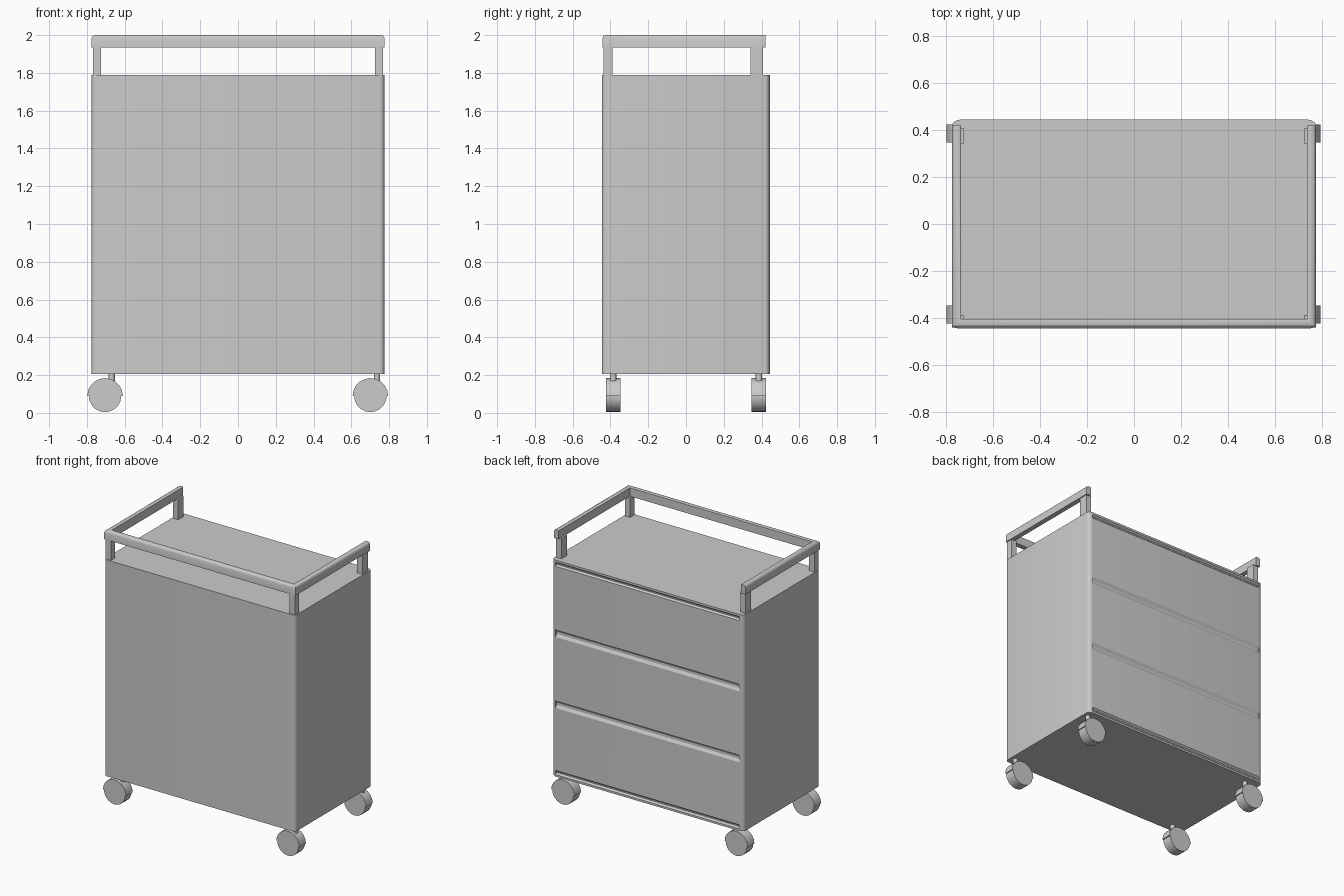
import bpy, bmesh, math

if "Cube" in bpy.data.objects:
    bpy.data.objects.remove(bpy.data.objects["Cube"])

HX, HY = 0.775, 0.445        # body half sizes
Z0, Z1, ZTOP = 0.205, 1.79, 2.0


def make(name, verts, faces):
    mesh = bpy.data.meshes.new(name)
    bm = bmesh.new()
    vs = [bm.verts.new(v) for v in verts]
    for f in faces:
        bm.faces.new([vs[i] for i in f])
    bmesh.ops.recalc_face_normals(bm, faces=bm.faces)
    bm.to_mesh(mesh)
    bm.free()
    ob = bpy.data.objects.new(name, mesh)
    bpy.context.collection.objects.link(ob)
    return ob


def prism(name, pts, a, b, place):
    """Extrude a 2D profile from a to b; place(u, v, w) gives the 3D point."""
    n = len(pts)
    verts = [place(u, v, w) for w in (a, b) for u, v in pts]
    faces = [list(range(n)), list(range(2 * n - 1, n - 1, -1))]
    faces += [[i, (i + 1) % n, n + (i + 1) % n, n + i] for i in range(n)]
    return make(name, verts, faces)


def box(name, x0, x1, y0, y1, z0, z1):
    return prism(name, [(x0, y0), (x1, y0), (x1, y1), (x0, y1)], z0, z1,
                 lambda u, v, w: (u, v, w))


def smooth(ob, angle=35):
    bpy.ops.object.select_all(action='DESELECT')
    ob.select_set(True)
    bpy.context.view_layer.objects.active = ob
    bpy.ops.object.shade_smooth_by_angle(angle=math.radians(angle))


# Cabinet body: rounded-rectangle footprint
outline = []
for sx, sy, start in ((1, 1, 0), (-1, 1, 90), (-1, -1, 180), (1, -1, 270)):
    rx, ry = (0.04, 0.025) if sy > 0 else (0.025, 0.025)
    for k in range(6):
        t = math.radians(start + 18 * k)
        outline.append((sx * (HX - rx) + rx * math.cos(t),
                        sy * (HY - ry) + ry * math.sin(t)))
body = prism("cabinet_body", outline, Z0, Z1, lambda u, v, w: (u, v, w))

# Shallow finger grooves separating the three drawers on the back
for i, (zc, h) in enumerate(((0.235, 0.015), (0.735, 0.028), (1.255, 0.028), (1.76, 0.015))):
    profile = [(HY + 0.02, zc - h), (HY, zc - h), (HY - 0.012, zc - h * 0.3),
               (HY - 0.012, zc + h * 0.3), (HY, zc + h), (HY + 0.02, zc + h)]
    cutter = prism(f"groove_cutter_{i}", profile, -0.745, 0.745,
                   lambda u, v, w: (w, u, v))
    cutter.hide_render = True
    cutter.hide_viewport = False
    cutter.display_type = 'WIRE'
    mod = body.modifiers.new("groove", 'BOOLEAN')
    mod.object = cutter
    mod.solver = 'EXACT'
    bpy.context.view_layer.objects.active = body
    body.select_set(True)
    bpy.ops.object.modifier_apply(modifier=mod.name)
    bpy.data.objects.remove(cutter)
smooth(body, 25)

# U-shaped top rail: profile (inset, z) swept with mitred corners, open at back
section = [(0.0, 1.935), (0.0, 1.985), (0.004, 1.995), (0.013, ZTOP),
           (0.033, ZTOP), (0.037, 1.997), (0.037, 1.935)]
n = len(section)
verts, faces = [], []
for sx, y, inset in ((-1, 0.42, 0), (-1, -0.442, 1), (1, -0.442, 1), (1, 0.42, 0)):
    verts += [(sx * (HX - d), y + d * inset, z) for d, z in section]
for s in range(3):
    for i in range(n):
        j = (i + 1) % n
        faces.append([s * n + i, s * n + j, (s + 1) * n + j, (s + 1) * n + i])
faces += [list(range(n)), list(range(3 * n, 4 * n))]
smooth(make("top_rail", verts, faces), 40)

# Rail posts
for side, sx in (("left", -1), ("right", 1)):
    xa, xb = sorted((sx * 0.725, sx * 0.768))
    box(f"front_post_{side}", xa, xb, -0.437, -0.388, Z1 - 0.01, 1.94)
    box(f"back_post_{side}", xa, xb, 0.342, 0.407, Z1 - 0.01, 1.94)

# Casters: wheel, hood and an offset stem, all facing the same way
R, RH, ZC, W = 0.086, 0.094, 0.09, 0.038
for cx in (-0.704, 0.701):
    for cy in (-0.386, 0.386):
        tag = ("front" if cy < 0 else "back") + ("_left" if cx < 0 else "_right")
        place = lambda u, v, w: (cx + u, cy + w, ZC + v)
        wheel = [(R * math.cos(math.tau * k / 20), R * math.sin(math.tau * k / 20))
                 for k in range(20)]
        smooth(prism(f"wheel_{tag}", wheel, -W, W, place))
        arc = [math.pi * k / 10 for k in range(11)]
        hood = [(RH * math.cos(t), RH * math.sin(t)) for t in arc]
        hood += [(0.084 * math.cos(t), 0.084 * math.sin(t)) for t in reversed(arc)]
        smooth(prism(f"wheel_hood_{tag}", hood, -W, W, place))
        stem = [(0.035 + 0.017 * math.cos(math.tau * k / 12),
                 0.017 * math.sin(math.tau * k / 12)) for k in range(12)]
        smooth(prism(f"caster_stem_{tag}", stem, 0.165, Z0 + 0.005,
                     lambda u, v, w: (cx + u, cy + v, w)))
